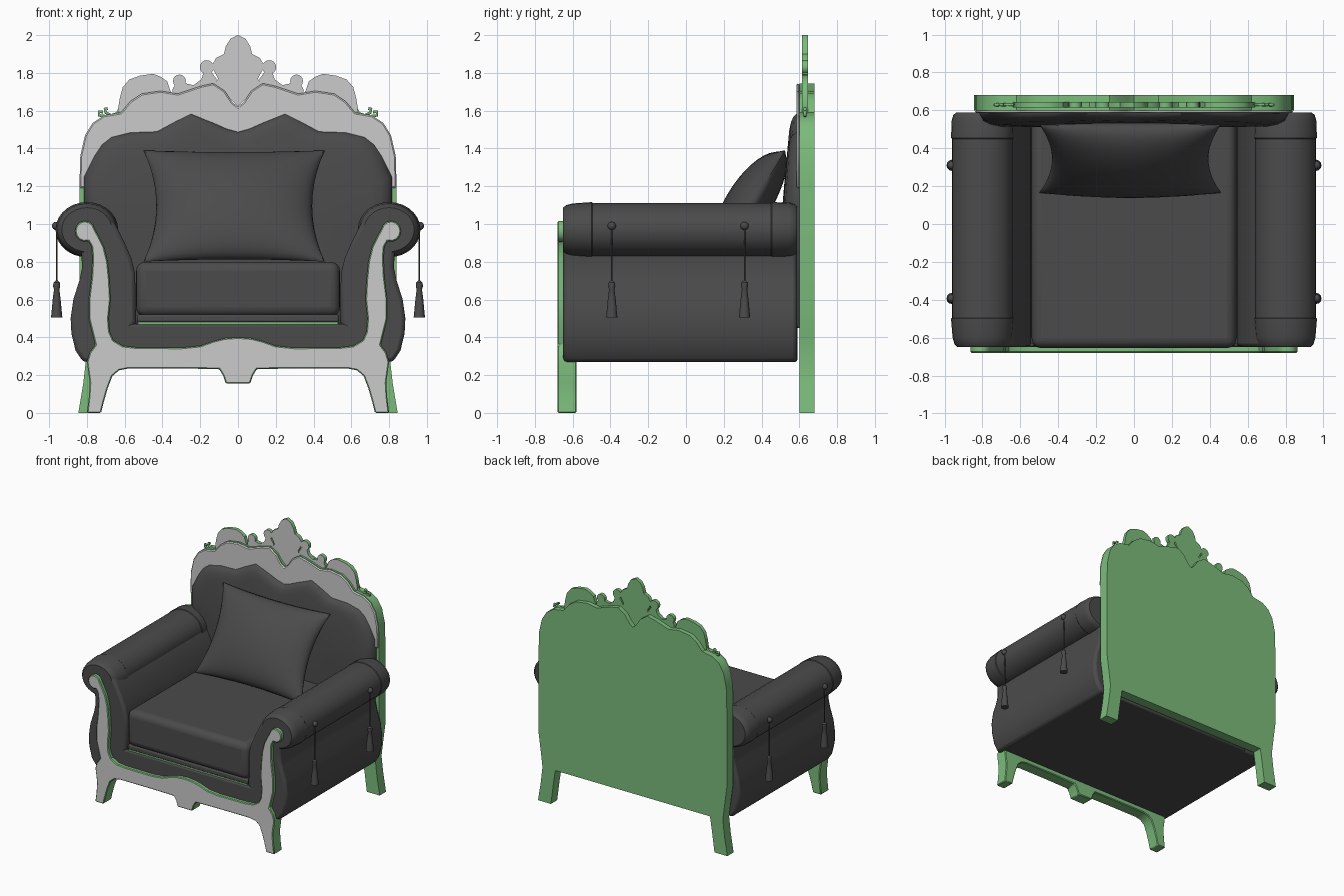
import bpy, bmesh, math
from mathutils import Vector

if "Cube" in bpy.data.objects:
    bpy.data.objects.remove(bpy.data.objects["Cube"])


def material(name, rgb):
    m = bpy.data.materials.new(name)
    m.diffuse_color = (*rgb, 1)
    m.use_nodes = True
    m.node_tree.nodes["Principled BSDF"].inputs["Base Color"].default_value = m.diffuse_color
    return m


DARK = material("dark_leather", (0.07, 0.07, 0.07))
GREEN = material("green_frame", (0.2, 0.5, 0.2))
GREY = material("grey_face", (0.8, 0.8, 0.8))


def finish(name, bm, mat, bevel=0, segs=2, grey_front=False):
    bmesh.ops.recalc_face_normals(bm, faces=bm.faces)
    bm.normal_update()
    if grey_front:
        for f in bm.faces:
            f.material_index = int(f.normal.y < -0.9)
    me = bpy.data.meshes.new(name)
    bm.to_mesh(me)
    bm.free()
    me.materials.append(mat)
    if grey_front:
        me.materials.append(GREY)
    ob = bpy.data.objects.new(name, me)
    bpy.context.collection.objects.link(ob)
    if bevel:
        b = ob.modifiers.new("bevel", 'BEVEL')
        b.width, b.segments = bevel, segs
        b.limit_method = 'ANGLE'
        b.angle_limit = math.radians(40)
    return ob


def loft(name, loops, mat, **kw):
    """Skin equal-length closed loops and cap both ends."""
    bm = bmesh.new()
    rings = [[bm.verts.new(p) for p in lp] for lp in loops]
    n = len(rings[0])
    for a, b in zip(rings, rings[1:]):
        for i in range(n):
            j = (i + 1) % n
            bm.faces.new((a[i], a[j], b[j], b[i]))
    bm.faces.new(rings[0])
    bm.faces.new(rings[-1])
    return finish(name, bm, mat, **kw)


def prism(name, pts, y0, y1, mat, **kw):
    return loft(name, [[(x, y, z) for x, z in pts] for y in (y0, y1)], mat, **kw)


def box(name, lo, hi, mat, **kw):
    pts = [(lo[0], lo[2]), (hi[0], lo[2]), (hi[0], hi[2]), (lo[0], hi[2])]
    return prism(name, pts, lo[1], hi[1], mat, **kw)


def mirrored(half):
    return half + [(-x, z) for x, z in reversed(half) if x > 0]


def circle(cx, cz, rx, rz, n=24):
    return [(cx + rx * math.cos(2 * math.pi * i / n),
             cz + rz * math.sin(2 * math.pi * i / n)) for i in range(n)]


# back panel with legs, and the grey moulding on its front
top = [(0.84, 1.19), (0.835, 1.36), (0.81, 1.47), (0.77, 1.535), (0.71, 1.575),
       (0.62, 1.59), (0.57, 1.65), (0.51, 1.69), (0.41, 1.705), (0.32, 1.69),
       (0.20, 1.73), (0.13, 1.745), (0.07, 1.705), (0.03, 1.645), (0, 1.62)]
back = [(0, 0.28), (0.69, 0.28), (0.71, 0.15), (0.73, 0), (0.845, 0), (0.82, 0.15),
        (0.805, 0.28), (0.82, 0.4), (0.84, 0.55)]
prism("back_panel", mirrored(back + top), 0.60, 0.68, GREEN)
prism("back_moulding", mirrored([(0, 1.19)] + top), 0.585, 0.60, GREY, bevel=0.012, segs=1)

# padded back, domed towards the front
pad = mirrored([(0, 0.45), (0.6, 0.45), (0.72, 0.7), (0.80, 0.95), (0.815, 1.1),
                (0.815, 1.25), (0.76, 1.36), (0.72, 1.42), (0.67, 1.46), (0.57, 1.485),
                (0.43, 1.49), (0.33, 1.545), (0.25, 1.585), (0.127, 1.535), (0.06, 1.505),
                (0, 1.488)])
loops = []
for s, d in ((1, 0), (1, 0.25), (0.975, 0.65), (0.93, 0.88), (0.86, 1), (0.5, 1.05)):
    lp = []
    for x, z in pad:
        zz = 0.95 + (z - 0.95) * s
        front = 0.515 + 0.08 * max(0, zz - 1.1)
        lp.append((x * s, 0.60 + (front - 0.60) * d, zz))
    loops.append(lp)
loft("back_padding", loops, DARK)

# carved crest: centre leaf, then scrolls, beads, lobes and curls on both sides
Y0, Y1 = 0.615, 0.645
prism("crest_leaf", mirrored([(0, 1.62), (0.07, 1.69), (0.125, 1.73), (0.105, 1.77),
      (0.13, 1.815), (0.135, 1.845), (0.115, 1.88), (0.075, 1.90), (0.065, 1.94),
      (0.04, 1.98), (0, 2.0)]), Y0, Y1, GREEN, grey_front=True)
scroll = [(0.10, 1.69), (0.115, 1.77), (0.145, 1.81), (0.18, 1.81), (0.195, 1.765),
          (0.235, 1.735), (0.28, 1.745), (0.32, 1.75), (0.345, 1.72), (0.35, 1.67), (0.2, 1.68)]
lobe = [(0.33, 1.66), (0.36, 1.71), (0.375, 1.755), (0.41, 1.78), (0.45, 1.795),
        (0.52, 1.785), (0.575, 1.765), (0.61, 1.725), (0.625, 1.67), (0.635, 1.61),
        (0.62, 1.57), (0.5, 1.62)]
curls = [[(0.62, 1.62), (0.64, 1.585), (0.67, 1.575), (0.70, 1.59), (0.705, 1.61), (0.69, 1.612)],
         [(0.67, 1.575), (0.70, 1.57), (0.735, 1.575), (0.735, 1.595), (0.715, 1.592)]]
for s, side in ((1, "right"), (-1, "left")):
    def flip(pts):
        return [(s * x, z) for x, z in pts]
    prism("crest_scroll_" + side, flip(scroll), Y0, Y1, GREEN, grey_front=True)
    prism("crest_lobe_" + side, flip(lobe), Y0, Y1, GREEN, grey_front=True)
    prism("crest_upper_bead_" + side, flip(circle(0.165, 1.83, 0.037, 0.037, 16)), Y0, Y1, GREEN, grey_front=True)
    prism("crest_lower_bead_" + side, flip(circle(0.31, 1.757, 0.034, 0.034, 16)), Y0, Y1, GREEN, grey_front=True)
    cu = bpy.data.curves.new("crest_curls_" + side, 'CURVE')
    cu.dimensions = '3D'
    cu.bevel_depth, cu.bevel_resolution, cu.use_fill_caps = 0.009, 1, True
    for c in curls:
        sp = cu.splines.new('POLY')
        sp.points.add(len(c) - 1)
        for p, (x, z) in zip(sp.points, c):
            p.co = (s * x, 0.63, z, 1)
    cu.materials.append(GREEN)
    bpy.context.collection.objects.link(bpy.data.objects.new("crest_curls_" + side, cu))

# front frame: apron, legs and scrolled arm posts in one outline
tip = [(0.81 + 0.053 * math.cos(math.radians(a)), 0.962 + 0.055 * math.sin(math.radians(a)))
       for a in range(-110, 171, 28)]
frame = [(0, 0.155), (0.065, 0.155), (0.08, 0.20), (0.10, 0.232), (0.3, 0.235), (0.58, 0.235),
         (0.63, 0.225), (0.665, 0.195), (0.69, 0.13), (0.71, 0.06), (0.725, 0), (0.80, 0),
         (0.79, 0.08), (0.785, 0.16), (0.80, 0.27), (0.785, 0.32), (0.755, 0.36), (0.77, 0.42),
         (0.79, 0.50), (0.79, 0.6), (0.775, 0.72), (0.77, 0.82), (0.775, 0.88)] + tip + [
         (0.735, 0.93), (0.71, 0.88), (0.69, 0.80), (0.68, 0.7), (0.675, 0.6), (0.685, 0.5),
         (0.68, 0.43), (0.66, 0.385), (0.61, 0.355), (0.54, 0.347), (0.3, 0.345), (0.2, 0.355),
         (0.13, 0.38), (0.07, 0.395), (0, 0.40)]
prism("front_frame", mirrored(frame), -0.68, -0.58, GREEN, grey_front=True, bevel=0.006, segs=1)

# seat base, platform and cushion
box("seat_base", (-0.62, -0.65, 0.27), (0.62, 0.59, 0.47), DARK, bevel=0.012)
box("seat_platform", (-0.53, -0.64, 0.46), (0.53, 0.55, 0.485), GREEN)
box("cushion_seam", (-0.535, -0.645, 0.48), (0.535, 0.55, 0.52), DARK, bevel=0.01)
box("seat_cushion", (-0.54, -0.655, 0.51), (0.54, 0.56, 0.80), DARK, bevel=0.05, segs=4)

# arms with rolled tops and hanging tassels
arm = [(0.58, 0.27), (0.82, 0.27), (0.86, 0.33), (0.882, 0.42), (0.886, 0.5), (0.872, 0.6),
       (0.84, 0.70), (0.825, 0.77), (0.83, 0.85), (0.84, 0.95), (0.80, 1.06), (0.71, 1.06),
       (0.65, 1.0), (0.60, 0.90), (0.565, 0.82), (0.545, 0.74), (0.54, 0.48), (0.58, 0.43)]
roll = [(-0.65, 0.80), (-0.635, 0.89), (-0.60, 0.95), (-0.50, 1.0), (-0.495, 0.975),
        (0.45, 0.975), (0.455, 1.0), (0.545, 0.98), (0.575, 0.93), (0.588, 0.84)]
cord = [(1.0, 0.004), (0.70, 0.004)]
bob = [(0.70, 0.006), (0.69, 0.017), (0.67, 0.019), (0.655, 0.014), (0.60, 0.021),
       (0.535, 0.027), (0.505, 0.03)]
for s, side in ((1, "right"), (-1, "left")):
    prism("arm_body_" + side, [(s * x, z) for x, z in arm], -0.65, 0.588, DARK, bevel=0.02)
    loft("arm_roll_" + side,
         [[(s * x, y, z) for x, z in circle(0.80, 0.97, 0.166 * k, 0.146 * k, 28)] for y, k in roll], DARK)
    for y, place in ((-0.393, "front"), (0.31, "rear")):
        for part, prof in (("tassel_cord", cord), ("tassel", bob)):
            loft(f"{part}_{place}_{side}",
                 [[(a, b, z) for a, b in circle(s * 0.96, y, r, r, 12)] for z, r in prof], DARK)
        knob = bmesh.new()
        bmesh.ops.create_uvsphere(knob, u_segments=12, v_segments=8, radius=0.022)
        bmesh.ops.translate(knob, verts=knob.verts, vec=(s * 0.963, y, 0.99))
        finish(f"tassel_knob_{place}_{side}", knob, DARK)

# throw pillow leaning on the back: two bulged sheets welded at the rim
bm = bmesh.new()
low, high = Vector((-0.02, 0.165, 0.80)), Vector((-0.02, 0.525, 1.39))
up = (high - low) / 2
mid = (high + low) / 2
normal = Vector((0, -up.z, up.y)).normalized()
N = 20
for face in (0.14, -0.10):
    g = []
    for i in range(N + 1):
        for j in range(N + 1):
            u, v = -math.cos(math.pi * i / N), -math.cos(math.pi * j / N)
            t = face * max(0, (1 - u * u) * (1 - v * v)) ** 0.5
            p = mid + up * v * (1 - 0.06 * (1 - u * u)) + normal * t
            p.x += 0.48 * u * (1 - 0.14 * (1 - v * v))
            g.append(bm.verts.new(p))
    for i in range(N):
        for j in range(N):
            a = i * (N + 1) + j
            bm.faces.new((g[a], g[a + 1], g[a + N + 2], g[a + N + 1]))
bmesh.ops.remove_doubles(bm, verts=bm.verts, dist=0.0005)
finish("throw_pillow", bm, DARK)

# smooth shading with sharp edges kept
bpy.ops.object.select_all(action='DESELECT')
for ob in bpy.context.scene.objects:
    if ob.type == 'MESH':
        ob.select_set(True)
        bpy.context.view_layer.objects.active = ob
bpy.ops.object.shade_smooth_by_angle(angle=math.radians(35))
